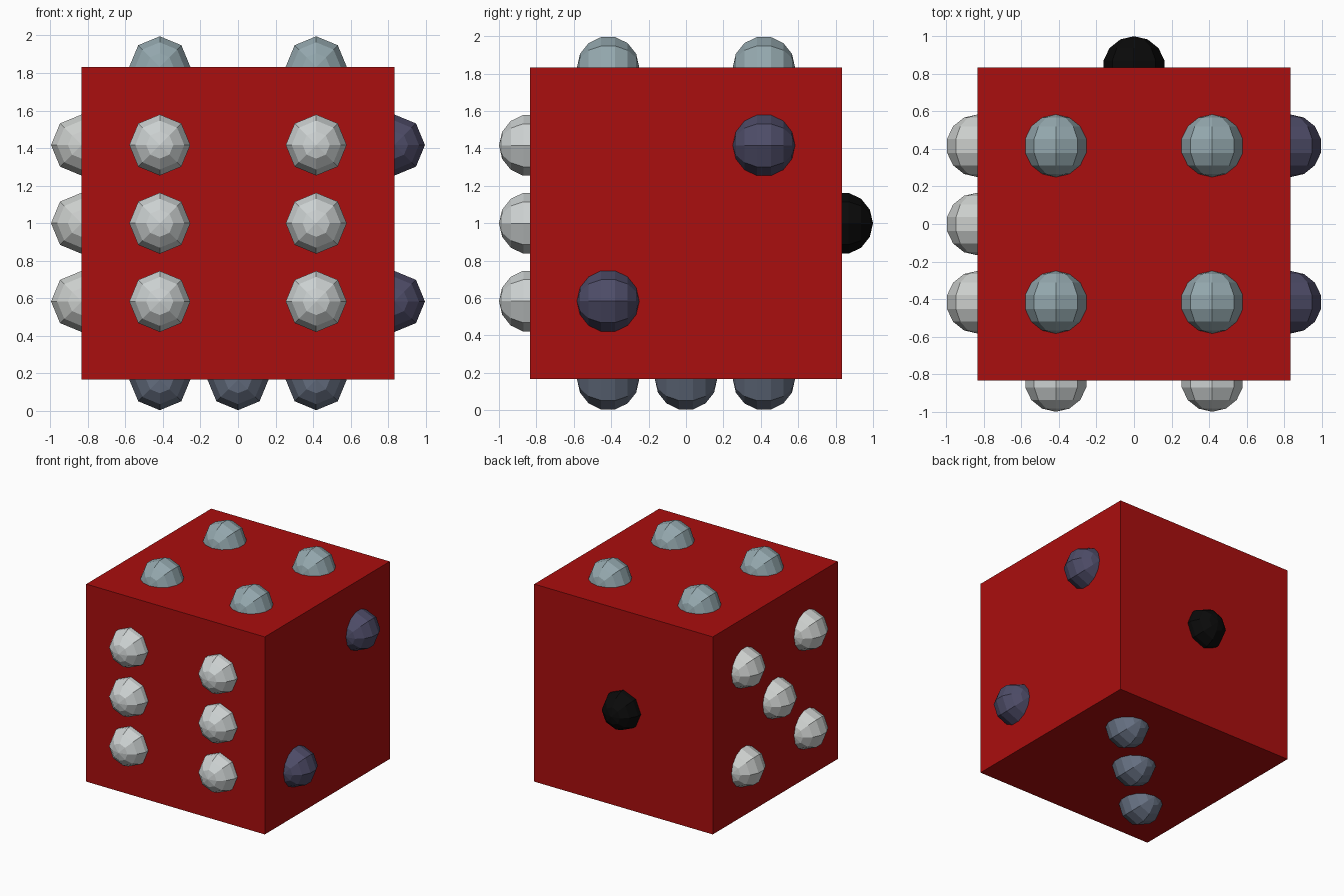
import bpy
import math
from mathutils import Vector

if "Cube" in bpy.data.objects:
    bpy.data.objects.remove(bpy.data.objects["Cube"], do_unlink=True)

HALF = 0.833      # half the body's edge
STEP = HALF / 2   # spacing of the pips
RADIUS = 0.1667


def srgb(r, g, b):
    return [((c / 255 + 0.055) / 1.055) ** 2.4 if c > 10 else c / 255 / 12.92
            for c in (r, g, b)] + [1]


def material(name, rgb):
    mat = bpy.data.materials.new(name)
    mat.use_nodes = True
    colour = srgb(*rgb)
    mat.diffuse_color = colour
    mat.node_tree.nodes["Principled BSDF"].inputs["Base Color"].default_value = colour
    return mat


# Body
bpy.ops.mesh.primitive_cube_add(size=2 * HALF, location=(0, 0, 1))
body = bpy.context.object
body.name = "die_body"
body.data.materials.append(material("red", (170, 14, 14)))


def pips(side, normal, across, up, spots, mat):
    """Add a pip at each (across, up) spot on one side of the body."""
    for i, (a, b) in enumerate(spots):
        offset = Vector(normal) * HALF + (Vector(across) * a + Vector(up) * b) * STEP
        # Low-poly ball with its poles along y and corners on x and z
        bpy.ops.mesh.primitive_uv_sphere_add(
            segments=8, ring_count=7, radius=RADIUS,
            location=offset + Vector((0, 0, 1)), rotation=(math.pi / 2, 0, 0))
        pip = bpy.context.object
        pip.name = f"{side}_pip_{i + 1}"
        pip.data.materials.append(mat)


X, Y, Z = (1, 0, 0), (0, 1, 0), (0, 0, 1)
corners = [(a, b) for a in (-1, 1) for b in (-1, 1)]
diagonal = [(-1, -1), (1, 1)]

# Pips, one colour for each side
pips("back", Y, X, Z, [(0, 0)], material("black", (10, 10, 10)))
pips("left", X, Y, Z, diagonal, material("dark violet grey", (78, 76, 104)))
pips("bottom", (0, 0, -1), X, Y, diagonal + [(0, 0)],
     material("slate grey", (104, 114, 132)))
pips("top", Z, X, Y, corners, material("blue grey", (148, 168, 174)))
pips("right", (-1, 0, 0), Y, Z, corners + [(0, 0)],
     material("pale grey", (205, 208, 206)))
pips("front", (0, -1, 0), X, Z, corners + [(-1, 0), (1, 0)],
     material("light grey", (205, 210, 210)))
